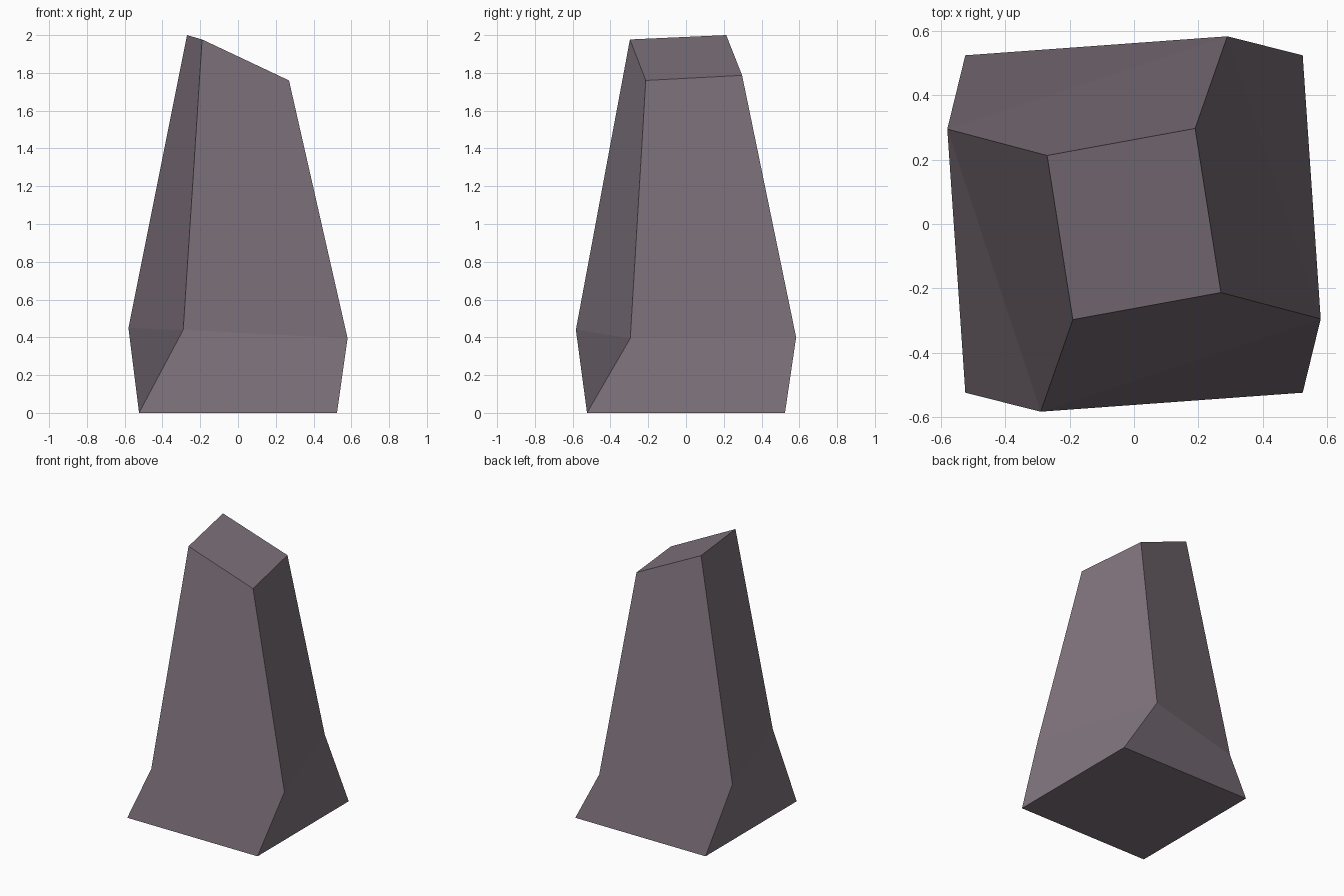
import bpy
import bmesh

default_cube = bpy.data.objects.get("Cube")
if default_cube:
    bpy.data.objects.remove(default_cube, do_unlink=True)


def make_material(name, color):
    material = bpy.data.materials.new(name)
    material.use_nodes = True
    material.diffuse_color = color
    shader = material.node_tree.nodes["Principled BSDF"]
    shader.inputs["Base Color"].default_value = color
    return material


def add_ring(bm, front_left_corner, front_right_corner, heights):
    """Four-cornered ring: two front corners and their half-turn copies."""
    corners = [front_left_corner, front_right_corner]
    corners += [(-x, -y) for x, y in corners]
    return [bm.verts.new((x, y, z)) for (x, y), z in zip(corners, heights)]


def bridge(bm, lower, upper):
    """Join two rings with twisted four-sided walls."""
    for i in range(len(lower)):
        j = (i + 1) % len(lower)
        # The first corner sets which diagonal the twisted wall folds along
        bm.faces.new((lower[j], upper[j], upper[i], lower[i]))


bm = bmesh.new()

# Square foot, twisted shoulder and slanted top
foot = add_ring(bm, (-0.524, -0.524), (0.524, -0.524), (0, 0, 0, 0))
shoulder = add_ring(bm, (-0.29, -0.583), (0.58, -0.295), (0.44, 0.395, 0.40, 0.45))
top = add_ring(bm, (-0.19, -0.297), (0.27, -0.213), (1.977, 1.76, 1.787, 2.0))

# Walls and caps
bridge(bm, foot, shoulder)
bridge(bm, shoulder, top)
bm.faces.new(foot[::-1])
bm.faces.new(top)

# Rock object, flat shaded
mesh = bpy.data.meshes.new("rock_pillar")
bm.to_mesh(mesh)
bm.free()
mesh.materials.append(make_material("mauve grey stone", (0.212, 0.172, 0.202, 1)))
rock_pillar = bpy.data.objects.new("rock_pillar", mesh)
bpy.context.collection.objects.link(rock_pillar)
